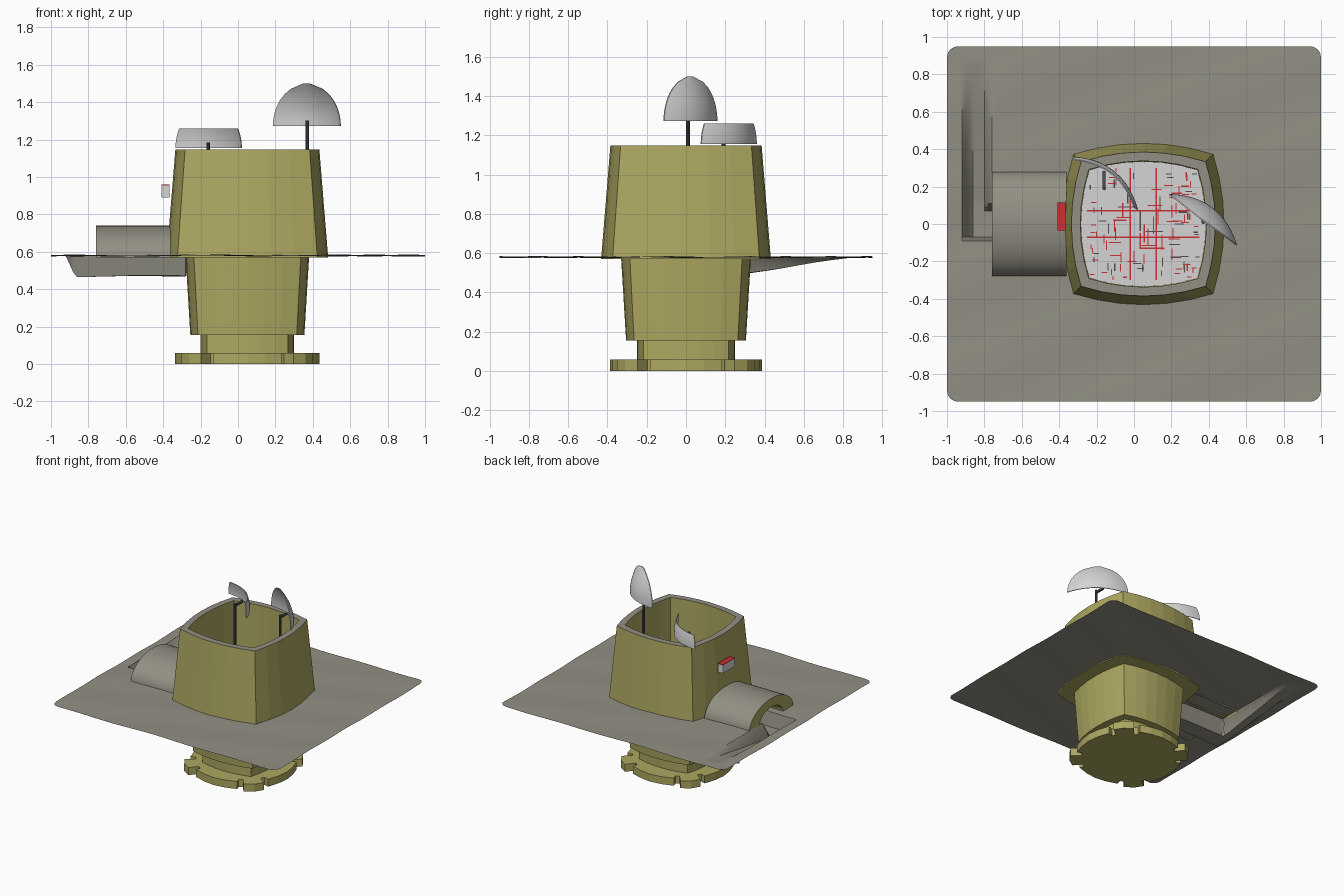
import bpy, bmesh, math, random
from mathutils import Vector

if "Cube" in bpy.data.objects:
    bpy.data.objects.remove(bpy.data.objects["Cube"])
random.seed(4)
CX = 0.05      # tower axis
GZ = 0.58      # ground level


def mat(name, col):
    m = bpy.data.materials.new(name)
    m.diffuse_color = (*col, 1)
    m.use_nodes = True
    m.node_tree.nodes["Principled BSDF"].inputs["Base Color"].default_value = m.diffuse_color
    return m


OLIVE = mat("olive_yellow", (0.42, 0.39, 0.12))
EARTH = mat("earth_grey", (0.29, 0.28, 0.23))
PALE = mat("pale_grey", (0.66, 0.66, 0.66))
DARK = mat("dark_grey", (0.07, 0.08, 0.08))
RED = mat("red", (0.6, 0.03, 0.035))


def finish(name, bm, mats, smooth=False, normals=True):
    if normals:
        bmesh.ops.recalc_face_normals(bm, faces=bm.faces)
    me = bpy.data.meshes.new(name)
    bm.to_mesh(me)
    bm.free()
    for m in mats:
        me.materials.append(m)
    ob = bpy.data.objects.new(name, me)
    bpy.context.collection.objects.link(ob)
    if smooth:
        bpy.ops.object.select_all(action='DESELECT')
        ob.select_set(True)
        bpy.context.view_layer.objects.active = ob
        bpy.ops.object.shade_smooth_by_angle(angle=math.radians(35))
    return ob


def add_box(bm, lo, hi, mi=0):
    r = bmesh.ops.create_cube(bm, size=1)
    for v in r['verts']:
        v.co = [lo[i] + (v.co[i] + 0.5) * (hi[i] - lo[i]) for i in range(3)]
    for f in {f for v in r['verts'] for f in v.link_faces}:
        f.material_index = mi


def bulged_square(h, n=6):
    """Square with four sharp corners and outward bowed sides."""
    c, pts = 0.865 * h, []
    for k in range(4):
        for i in range(n):
            t = -1 + 2 * i / n
            v = Vector((c + (h - c) * (1 - t * t), c * t))
            a = k * math.pi / 2
            pts.append((v.x * math.cos(a) - v.y * math.sin(a),
                        v.x * math.sin(a) + v.y * math.cos(a)))
    return pts


def loft(bm, rings, mats_by_seg, closed=True):
    vs = [[bm.verts.new(p) for p in r] for r in rings]
    n = len(vs[0])
    for s, (a, b) in enumerate(zip(vs, vs[1:])):
        for i in range(n if closed else n - 1):
            j = (i + 1) % n
            bm.faces.new((a[i], a[j], b[j], b[i])).material_index = mats_by_seg[s]
    return vs


# Tower: neck, buried shaft, outer wall, rim, inner wall and floor
bm = bmesh.new()
prof = [(0.05, 0.25), (0.155, 0.25), (0.155, 0.305), (0.57, 0.33), (0.57, 0.432),
        (1.147, 0.385), (1.147, 0.337), (0.62, 0.333)]
rings = [[(CX + x, y, z) for x, y in bulged_square(h)] for z, h in prof]
vs = loft(bm, rings, [0, 0, 0, 0, 0, 1, 0])
bm.faces.new(vs[0])
bm.faces.new(vs[-1]).material_index = 2
finish("tower", bm, [OLIVE, EARTH, PALE])

# Notched foot plate: wide lobes on the sides, small lobes on the corners
bm = bmesh.new()
outline = []
for k in range(4):
    for a, r in [(-28, .39), (-14, .385), (0, .387), (14, .385), (28, .39),
                 (29, .35), (34, .35), (35, .43), (45, .44), (55, .43), (56, .35), (61, .35)]:
        t = math.radians(a + 90 * k)
        outline.append((max(-.386, min(.386, r * math.cos(t))),
                        max(-.386, min(.386, r * math.sin(t)))))
vs = loft(bm, [[(CX + x, y, z) for x, y in outline] for z in (0, 0.06)], [0])
bm.faces.new(vs[0])
bm.faces.new(vs[1])
finish("foot_plate", bm, [OLIVE])

# Dashes on the inner floor, as thin plates
bm = bmesh.new()
for i in range(110):
    x, y = random.uniform(-.29, .29), random.uniform(-.29, .29)
    d = max(abs(x), abs(y))
    ln = 0.05 * (1 - d / 0.32) + 0.006
    w, l = (ln, .003) if i % 2 else (.003, ln)
    add_box(bm, (CX + x - w, y - l, 0.619), (CX + x + w, y + l, 0.623), 0 if i % 3 else 1)
for sx in (-1, 1):
    add_box(bm, (CX + sx * .07 - .004, -.3, .619), (CX + sx * .07 + .004, .3, .6235))
    add_box(bm, (CX - .3, sx * .07 - .004, .619), (CX + .3, sx * .07 + .004, .6235))
finish("floor_dashes", bm, [RED, DARK])


# Ground sheet with a sunken ramp that turns towards the tower
def fall(v, lo, hi, soft_lo, soft_hi):
    if v < lo:
        return max(0, 1 - (lo - v) / soft_lo)
    return max(0, 1 - (v - hi) / soft_hi) if v > hi else 1


def ground_z(x, y):
    ramp = 0.11 * max(0, min(1, (0.87 - y) / 0.74))
    a = ramp * fall(x, -.87, -.79, .05, .015) * fall(y, -.07, .9, .02, .02)
    b = 0.11 * fall(x, -.87, -.28, .05, .02) * fall(y, -.07, .08, .02, .02)
    wave = 0.0025 * math.sin(9 * x + 4 * y) + 0.002 * math.sin(13 * y - 5 * x + 1)
    return GZ + wave - max(a, b)


bm = bmesh.new()
NX, NY, R = 100, 95, 0.06
grid = []
for i in range(NX + 1):
    col = []
    for j in range(NY + 1):
        x, y = -1 + 2 * i / NX, -0.95 + 1.9 * j / NY
        ax, ay = abs(x) - (1 - R), abs(y) - (0.95 - R)
        if ax > 0 and ay > 0:       # rounded corners
            s = max(ax, ay) / math.hypot(ax, ay)
            x = math.copysign(1 - R + ax * s, x)
            y = math.copysign(0.95 - R + ay * s, y)
        col.append(bm.verts.new((x, y, ground_z(x, y))))
    grid.append(col)
for i in range(NX):
    for j in range(NY):
        x, y = -1 + 2 * (i + .5) / NX, -0.95 + 1.9 * (j + .5) / NY
        if max(abs(x - CX), abs(y)) > 0.29:
            bm.faces.new((grid[i][j], grid[i + 1][j], grid[i + 1][j + 1], grid[i][j + 1]))
finish("ground", bm, [EARTH], smooth=True, normals=False)


# Arched tunnel over the ramp
def arch(x, w, h, n=20):
    return [(x, w * math.cos(math.pi * i / n), GZ - .01 + h * math.sin(math.pi * i / n))
            for i in range(n + 1)]


bm = bmesh.new()
loft(bm, [arch(-.36, .28, .17), arch(-.76, .28, .17), arch(-.76, .15, .10),
          arch(-.36, .15, .10)], [0, 1, 1], closed=False)
finish("tunnel", bm, [EARTH, OLIVE], smooth=True)

# Wall lamp: pale box with a red top
bm = bmesh.new()
add_box(bm, (-.41, -.035, .89), (-.365, .115, .955))
add_box(bm, (-.41, -.035, .955), (-.365, .115, .96), 1)
finish("wall_lamp", bm, [PALE, RED])


# Dishes: upright half caps, the second one cut off low
def dish(name, cx, cy, z0, ang, height, post):
    rim, depth = 0.225, 0.08
    u = Vector((math.cos(ang), math.sin(ang), 0))
    nrm = Vector((-u.y, u.x, 0))
    c = Vector((cx, cy, z0))
    bm = bmesh.new()
    sheets = []
    for off in (0, -0.006):
        rows = []
        for j in range(9):
            z = height * j / 8
            w = math.sqrt(max(0.0004, rim * rim - z * z))
            row = []
            for i in range(17):
                s = w * math.sin(math.pi * (i / 16 - .5))
                d = depth * (1 - (s * s + z * z) / rim ** 2)
                row.append(c + u * s + nrm * (d + off) + Vector((0, 0, z)))
            rows.append(row)
        sheets.append(loft(bm, rows, [0] * 8, closed=False))
    a, b = ([s[0] + [r[-1] for r in s[1:]] + s[-1][-2::-1] + [r[0] for r in s[-2:0:-1]]
             for s in sheets])
    for i in range(len(a)):       # rim strip
        j = (i + 1) % len(a)
        bm.faces.new((a[i], a[j], b[j], b[i]))
    finish(name, bm, [PALE], smooth=True)
    # mast standing on the tower floor
    bm = bmesh.new()
    r = bmesh.ops.create_cone(bm, cap_ends=True, segments=10, radius1=.01, radius2=.01,
                              depth=z0 + .03 - .62)
    bmesh.ops.translate(bm, verts=r['verts'], vec=(*post, (z0 + .03 + .62) / 2))
    # short arm from the mast to the dish
    add_box(bm, (post[0] - .008, post[1], z0 + .005),
            (post[0] + .008, cy + nrm.y * depth, z0 + .02))
    finish(name + "_mast", bm, [DARK])


dish("tall_dish", .37, .025, 1.272, math.atan2(-.27, .36), .228, (.37, .01))
dish("low_dish", -.155, .22, 1.155, math.atan2(-.28, .35), .105, (-.16, .19))
